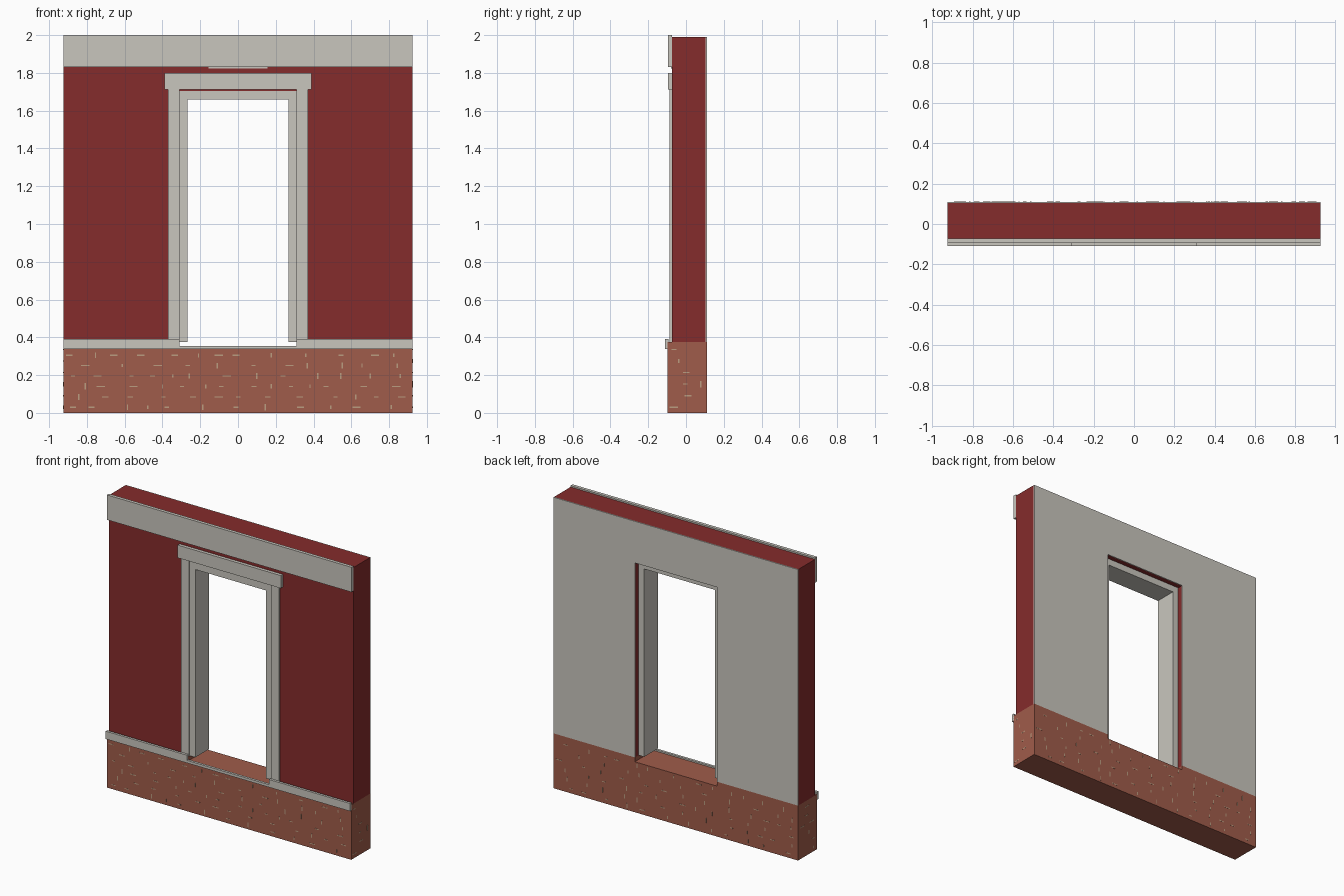
import bpy, bmesh, random

if "Cube" in bpy.data.objects:
    bpy.data.objects.remove(bpy.data.objects["Cube"])

def material(name, rgb):
    m = bpy.data.materials.new(name)
    m.diffuse_color = (*rgb, 1)
    m.use_nodes = True
    m.node_tree.nodes["Principled BSDF"].inputs["Base Color"].default_value = m.diffuse_color
    return m

RED = material("red_paint", (0.235, 0.025, 0.025))
STONE = material("pale_stone", (0.584, 0.565, 0.515))
BRICK = material("brick", (0.352, 0.107, 0.069))
MORTAR = material("mortar", (0.50, 0.34, 0.22))

def finish(bm, name, mat):
    bmesh.ops.recalc_face_normals(bm, faces=bm.faces)
    me = bpy.data.meshes.new(name)
    bm.to_mesh(me)
    bm.free()
    me.materials.append(mat)
    ob = bpy.data.objects.new(name, me)
    bpy.context.collection.objects.link(ob)
    return ob

def slab(name, outline, y0, y1, mat):
    """Extrude an x-z outline from y0 to y1."""
    bm = bmesh.new()
    face = bm.faces.new([bm.verts.new((x, y0, z)) for x, z in outline])
    ext = bmesh.ops.extrude_face_region(bm, geom=[face])
    moved = [v for v in ext["geom"] if isinstance(v, bmesh.types.BMVert)]
    bmesh.ops.translate(bm, verts=moved, vec=(0, y1 - y0, 0))
    return finish(bm, name, mat)

def box(name, x0, x1, y0, y1, z0, z1, mat):
    return slab(name, [(x0, z0), (x1, z0), (x1, z1), (x0, z1)], y0, y1, mat)

def arch(name, outer, inner, z0, z_in, z_out, y0, y1, mat):
    """Upside-down U around a doorway."""
    return slab(name, [(-outer, z0), (-inner, z0), (-inner, z_in), (inner, z_in),
                       (inner, z0), (outer, z0), (outer, z_out), (-outer, z_out)],
                y0, y1, mat)

W, DOOR = 0.925, 0.31              # half widths of wall and doorway
PLINTH, FLOOR, HEAD = 0.375, 0.345, 1.705
FRONT, BACK = -0.097, 0.11         # plinth faces

# Painted wall with plaster on the back
arch("wall", W, DOOR, PLINTH, HEAD, 1.99, -0.073, 0.104, RED)
arch("back_plaster", W, DOOR, PLINTH, HEAD, 1.99, 0.104, BACK, STONE)

# Brick plinth, notched under the doorway
slab("brick_plinth", [(-W, 0), (W, 0), (W, PLINTH), (DOOR, PLINTH), (DOOR, FLOOR),
                      (-DOOR, FLOOR), (-DOOR, PLINTH), (-W, PLINTH)], FRONT, BACK, BRICK)

# Door lining and front surround
arch("door_lining", DOOR, 0.267, PLINTH, 1.66, HEAD, -0.08, 0.07, STONE)
for side, s in (("left", -1), ("right", 1)):
    box(side + "_jamb_trim", s * DOOR, s * 0.37, -0.088, -0.073, PLINTH, 1.715, STONE)
    box(side + "_plinth_moulding", s * DOOR, s * W, -0.11, FRONT + 0.004, 0.337, 0.39, STONE)
box("door_head_trim", -0.39, 0.39, -0.095, -0.073, 1.713, 1.80, STONE)
box("door_sill", -DOOR, DOOR, -0.11, FRONT + 0.004, 0.337, 0.355, STONE)

# Cornice along the top, with a small plate below it
box("cornice", -W, W, -0.095, -0.073, 1.83, 2.0, STONE)
box("cornice_plate", -0.155, 0.155, -0.08, -0.073, 1.822, 1.83, STONE)

# Scattered mortar joints, as thin plates on the plinth
random.seed(4)
bm = bmesh.new()
T = 0.0008

def plate(axis, u, z, du, dz, face, out):
    """Thin plate centred at u, z on a plinth face."""
    geo = bmesh.ops.create_cube(bm, size=1)["verts"]
    for v in geo:
        a, d, h = v.co.x * du + u, face + out * T * (v.co.y + 0.5), v.co.z * dz + z
        v.co = (a, d, h) if axis == "x" else (d, a, h)

def joints(axis, u0, u1, face, out, top):
    rows = 6
    for r in range(rows):
        z = 0.03 + r * (top - 0.055) / (rows - 1)
        u = u0 + random.uniform(0.03, 0.12)
        while u < u1 - 0.03:
            if random.random() < 0.5:
                plate(axis, u, z, random.uniform(0.02, 0.045), 0.006, face, out)
            else:
                plate(axis, u, z, 0.007, random.uniform(0.015, 0.035), face, out)
            u += random.uniform(0.08, 0.2)

joints("x", -W, W, FRONT, -1, 0.33)
joints("x", -W, W, BACK, 1, 0.345)
joints("y", FRONT, BACK, W, 1, 0.36)
joints("y", FRONT, BACK, -W, -1, 0.36)
finish(bm, "mortar_joints", MORTAR)
